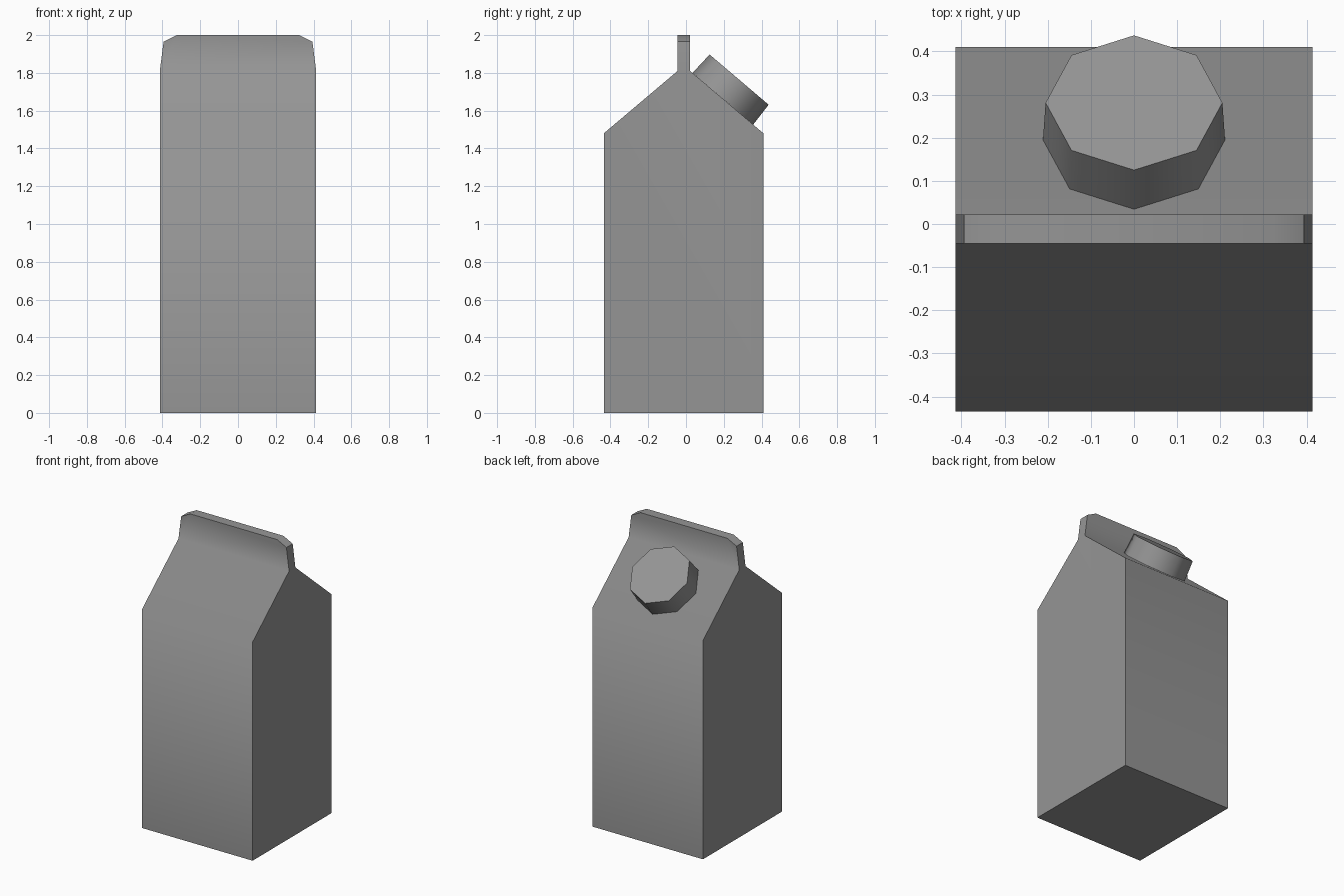
import bpy, bmesh
from math import radians, pi, atan2
from mathutils import Matrix, Vector

cube = bpy.data.objects.get("Cube")
if cube:
    bpy.data.objects.remove(cube, do_unlink=True)

HALF = 0.414                      # half width of the carton
FRONT, BACK = -0.435, 0.41        # wall planes
FIN_FRONT, FIN_BACK = -0.045, 0.022
EAVE, RIDGE, TOP = 1.48, 1.81, 2.0

grey = bpy.data.materials.new("carton grey")
grey.use_nodes = True
colour = (0.3, 0.3, 0.3, 1)
grey.diffuse_color = colour
grey.node_tree.nodes["Principled BSDF"].inputs["Base Color"].default_value = colour


def prism(bm, outline, offset):
    """Extrude a closed outline along the offset."""
    face = bm.faces.new([bm.verts.new(p) for p in outline])
    ext = bmesh.ops.extrude_face_region(bm, geom=[face], use_keep_orig=True)
    moved = [g for g in ext["geom"] if isinstance(g, bmesh.types.BMVert)]
    bmesh.ops.translate(bm, verts=moved, vec=offset)


def finish(bm, name):
    """Turn the bmesh into a smooth-shaded object with crisp corners."""
    bmesh.ops.recalc_face_normals(bm, faces=bm.faces)
    mesh = bpy.data.meshes.new(name)
    bm.to_mesh(mesh)
    bm.free()
    mesh.materials.append(grey)
    obj = bpy.data.objects.new(name, mesh)
    bpy.context.collection.objects.link(obj)
    bpy.ops.object.select_all(action='DESELECT')
    obj.select_set(True)
    bpy.context.view_layer.objects.active = obj
    bpy.ops.object.shade_smooth_by_angle(angle=radians(53))
    return obj


# Carton: gabled box with the sealed fin welded onto its ridge
bm = bmesh.new()
gable = [(FRONT, 0), (BACK, 0), (BACK, EAVE), (FIN_BACK, RIDGE),
         (FIN_FRONT, RIDGE), (FRONT, EAVE)]
prism(bm, [(-HALF, y, z) for y, z in gable], (2 * HALF, 0, 0))
half_fin = [(HALF, RIDGE), (0.394, 1.965), (0.325, TOP)]
fin = half_fin + [(-x, z) for x, z in reversed(half_fin)]
prism(bm, [(x, FIN_FRONT, z) for x, z in fin], (0, FIN_BACK - FIN_FRONT, 0))
bmesh.ops.remove_doubles(bm, verts=bm.verts, dist=0.0001)
inner = [f for f in bm.faces if all(abs(v.co.z - RIDGE) < 0.001 for v in f.verts)]
bmesh.ops.delete(bm, geom=inner, context='FACES_ONLY')
finish(bm, "carton")

# Screw cap: tapered octagon standing on the back slope
HEIGHT = 0.133
bm = bmesh.new()
bmesh.ops.create_cone(bm, cap_ends=True, segments=8, radius1=0.211,
                      radius2=0.205, depth=HEIGHT)
bmesh.ops.translate(bm, verts=bm.verts, vec=(0, 0, HEIGHT / 2))
bm.verts.ensure_lookup_table()
first = min((v for v in bm.verts), key=lambda v: abs(v.co.x))
if abs(first.co.x) > 0.01:        # keep a corner pointing down the slope
    bmesh.ops.rotate(bm, verts=bm.verts, matrix=Matrix.Rotation(pi / 8, 3, 'Z'))
tilt = atan2(RIDGE - EAVE, BACK - FIN_BACK)
bmesh.ops.rotate(bm, verts=bm.verts, matrix=Matrix.Rotation(-tilt, 3, 'X'))
bmesh.ops.translate(bm, verts=bm.verts, vec=Vector((0, 0.195, 1.663)))
finish(bm, "cap")
